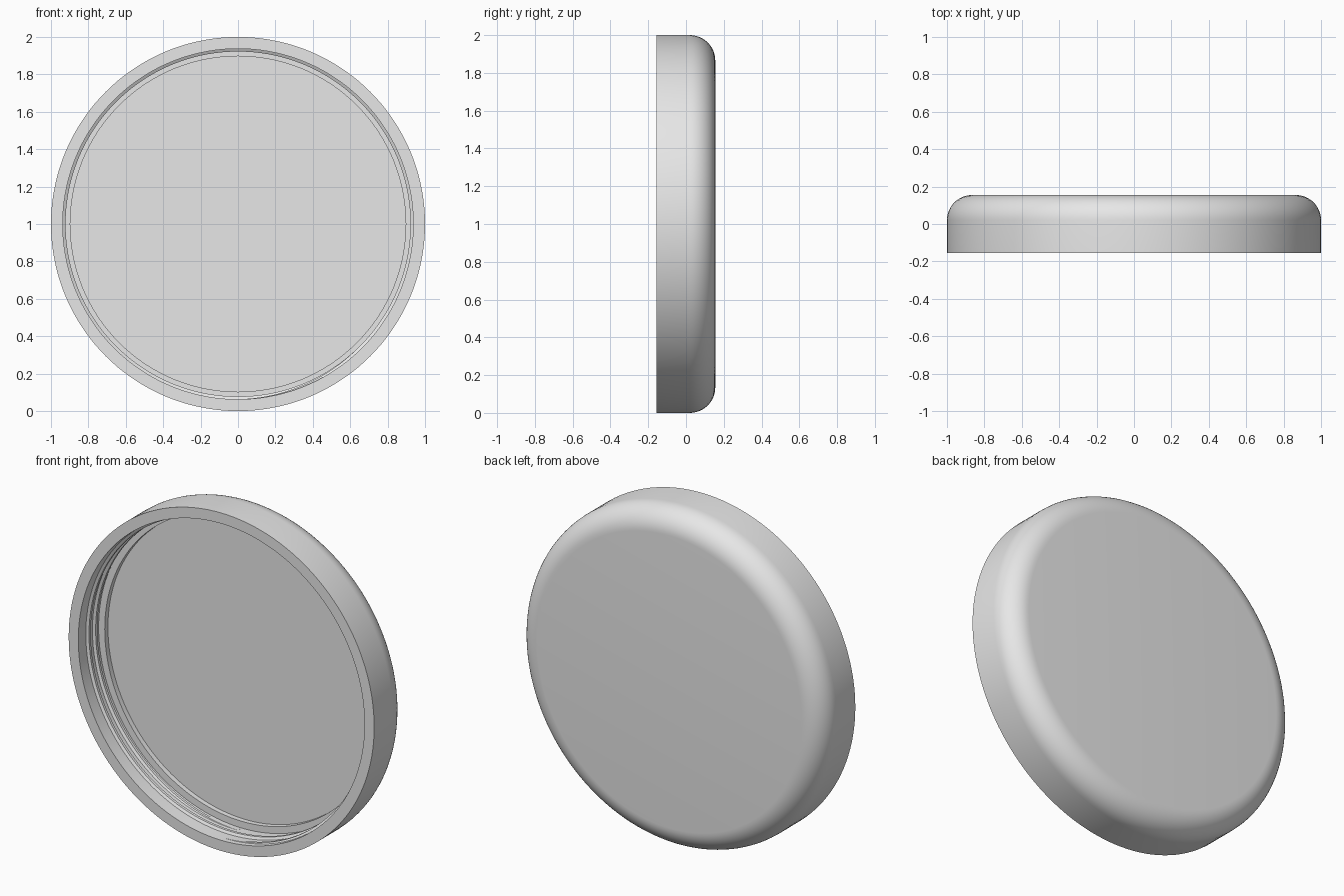
import bpy, bmesh, math

cube = bpy.data.objects.get("Cube")
if cube:
    bpy.data.objects.remove(cube, do_unlink=True)

SEG = 144
CENTRE = 1.0

grey = bpy.data.materials.new("light_grey")
grey.use_nodes = True
grey.diffuse_color = (0.8, 0.8, 0.8, 1)
for node in grey.node_tree.nodes:
    if node.type == 'BSDF_PRINCIPLED':
        node.inputs["Base Color"].default_value = (0.8, 0.8, 0.8, 1)


def polar(r, y, a):
    return (r * math.cos(a), y, CENTRE + r * math.sin(a))


def finish(bm, name):
    bmesh.ops.recalc_face_normals(bm, faces=bm.faces)
    mesh = bpy.data.meshes.new(name)
    bm.to_mesh(mesh)
    bm.free()
    obj = bpy.data.objects.new(name, mesh)
    bpy.context.collection.objects.link(obj)
    mesh.materials.append(grey)
    bpy.ops.object.select_all(action='DESELECT')
    obj.select_set(True)
    bpy.context.view_layer.objects.active = obj
    bpy.ops.object.shade_smooth_by_angle(angle=math.radians(30))
    return obj


# Lid shell: closed section (radius, depth) turned around the y axis
FRONT, BACK, FILLET = -0.155, 0.155, 0.135
WALL, STEP, FLOOR = 0.937, 0.897, 0.065
profile = [(STEP, FLOOR), (STEP, 0.035), (WALL, 0.035), (WALL, FRONT), (1.0, FRONT)]
for i in range(13):
    t = i / 12 * math.pi / 2
    profile.append((1 - FILLET + FILLET * math.cos(t), BACK - FILLET + FILLET * math.sin(t)))

bm = bmesh.new()
rings = [[bm.verts.new(polar(r, y, 2 * math.pi * k / SEG)) for k in range(SEG)]
         for r, y in profile]
for a, b in zip(rings, rings[1:]):
    for k in range(SEG):
        n = (k + 1) % SEG
        bm.faces.new((a[k], a[n], b[n], b[k]))
bm.faces.new(rings[0])
bm.faces.new(rings[-1])
finish(bm, "lid_shell")

# Screw thread: tapered helical ridge on the inner wall
TURNS, START, PITCH, HEIGHT = 2.0, -0.115, 0.062, 0.015
steps = int(SEG * TURNS)
bm = bmesh.new()
sections = []
for k in range(steps + 1):
    t = k / SEG
    fade = max(0.02, min(1.0, t / 0.12, (TURNS - t) / 0.12))
    a = -math.pi / 2 + 2 * math.pi * t
    y = START + PITCH * t
    crest = WALL - HEIGHT * fade
    sections.append([bm.verts.new(polar(r, y + d, a)) for r, d in
                     ((WALL + 0.01, -0.022), (crest, -0.008), (crest, 0.008), (WALL + 0.01, 0.022))])
for a, b in zip(sections, sections[1:]):
    for i in range(4):
        j = (i + 1) % 4
        bm.faces.new((a[i], a[j], b[j], b[i]))
bm.faces.new(sections[0])
bm.faces.new(sections[-1])
finish(bm, "screw_thread")
